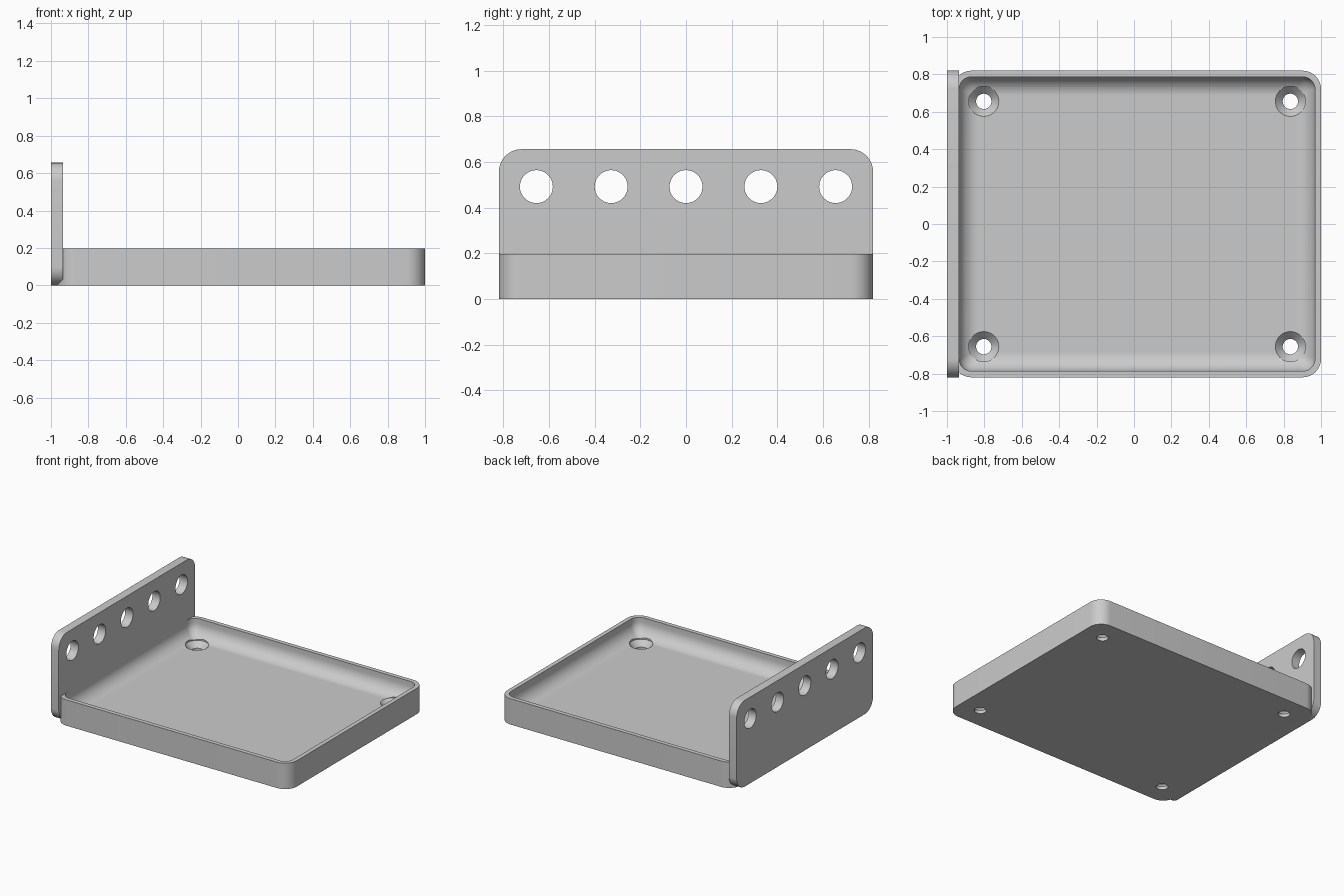
import bpy, bmesh
from math import sin, cos, pi
from mathutils import Vector

cube = bpy.data.objects.get("Cube")
if cube:
    bpy.data.objects.remove(cube, do_unlink=True)

U = 2 / 61          # design unit: the overall length is 61 units
TRAY_X = 0.5        # tray centre along x, in units

grey = bpy.data.materials.new("plain grey")
grey.use_nodes = True
grey.diffuse_color = (0.6, 0.6, 0.6, 1)
grey.node_tree.nodes["Principled BSDF"].inputs["Base Color"].default_value = (0.6, 0.6, 0.6, 1)


def rounded_rect(hx, hy, r, steps=10):
    """Outline points of a rounded rectangle, counter-clockwise."""
    pts = []
    for k, (sx, sy) in enumerate(((1, 1), (-1, 1), (-1, -1), (1, -1))):
        for i in range(steps + 1):
            a = (k + i / steps) * pi / 2
            pts.append((sx * (hx - r) + r * cos(a), sy * (hy - r) + r * sin(a)))
    return pts


def circle(r, n=48):
    return [(r * cos(2 * pi * i / n), r * sin(2 * pi * i / n)) for i in range(n)]


def loft(bm, rings):
    """Skin a stack of equal-count rings and cap both ends."""
    loops = [[bm.verts.new(Vector(p) * U) for p in ring] for ring in rings]
    n = len(loops[0])
    for a, b in zip(loops, loops[1:]):
        for i in range(n):
            j = (i + 1) % n
            bm.faces.new((a[i], a[j], b[j], b[i]))
    bm.faces.new(loops[0][::-1])
    bm.faces.new(loops[-1])


def make(name, bm):
    bmesh.ops.recalc_face_normals(bm, faces=bm.faces)
    mesh = bpy.data.meshes.new(name)
    bm.to_mesh(mesh)
    bm.free()
    mesh.materials.append(grey)
    ob = bpy.data.objects.new(name, mesh)
    bpy.context.collection.objects.link(ob)
    return ob


def cut_and_shade(ob, cutter):
    """Subtract the cutter, drop it, and smooth the curved faces."""
    mod = ob.modifiers.new("holes", 'BOOLEAN')
    mod.operation, mod.solver, mod.object = 'DIFFERENCE', 'EXACT', cutter
    bpy.ops.object.select_all(action='DESELECT')
    bpy.context.view_layer.objects.active = ob
    ob.select_set(True)
    bpy.ops.object.modifier_apply(modifier=mod.name)
    bpy.data.objects.remove(cutter, do_unlink=True)
    bpy.ops.object.shade_smooth_by_angle(angle=pi / 6)


# Tray: outer wall, rim, inner wall and filleted floor
def level(hx, hy, r, z):
    return [(x + TRAY_X, y, z) for x, y in rounded_rect(hx, hy, r)]


rings = [level(30, 25, 3, 0), level(30, 25, 3, 6), level(29, 24, 2, 6)]
FILLET, STEPS = 3, 10
for i in range(STEPS + 1):
    a = i / STEPS * pi / 2
    inset = FILLET * (1 - cos(a))
    rings.append(level(29 - inset, 24 - inset, max(2 - inset * 0.6, 0.15), 5 - FILLET * sin(a)))
bm = bmesh.new()
loft(bm, rings)
tray = make("tray", bm)

# Countersunk screw holes in the four floor corners
bm = bmesh.new()
for sx in (-1, 1):
    for sy in (-1, 1):
        loft(bm, [[(x + TRAY_X + sx * 25, y + sy * 20, z) for x, y in circle(r)]
                  for r, z in ((1.25, -1), (1.25, 0.75), (2.45, 2), (2.45, 5))])
cut_and_shade(tray, make("screw_hole_cutter", bm))

# Upright side plate with rounded corners
bm = bmesh.new()
loft(bm, [[(x, y, z + 10) for y, z in rounded_rect(25, 10, 3)] for x in (-30.5, -28.5)])
plate = make("side_plate", bm)

# Row of five round holes through the plate
bm = bmesh.new()
for k in range(-2, 3):
    loft(bm, [[(x, y + k * 10, z + 15) for y, z in circle(2.2)] for x in (-32, -27)])
cut_and_shade(plate, make("plate_hole_cutter", bm))
